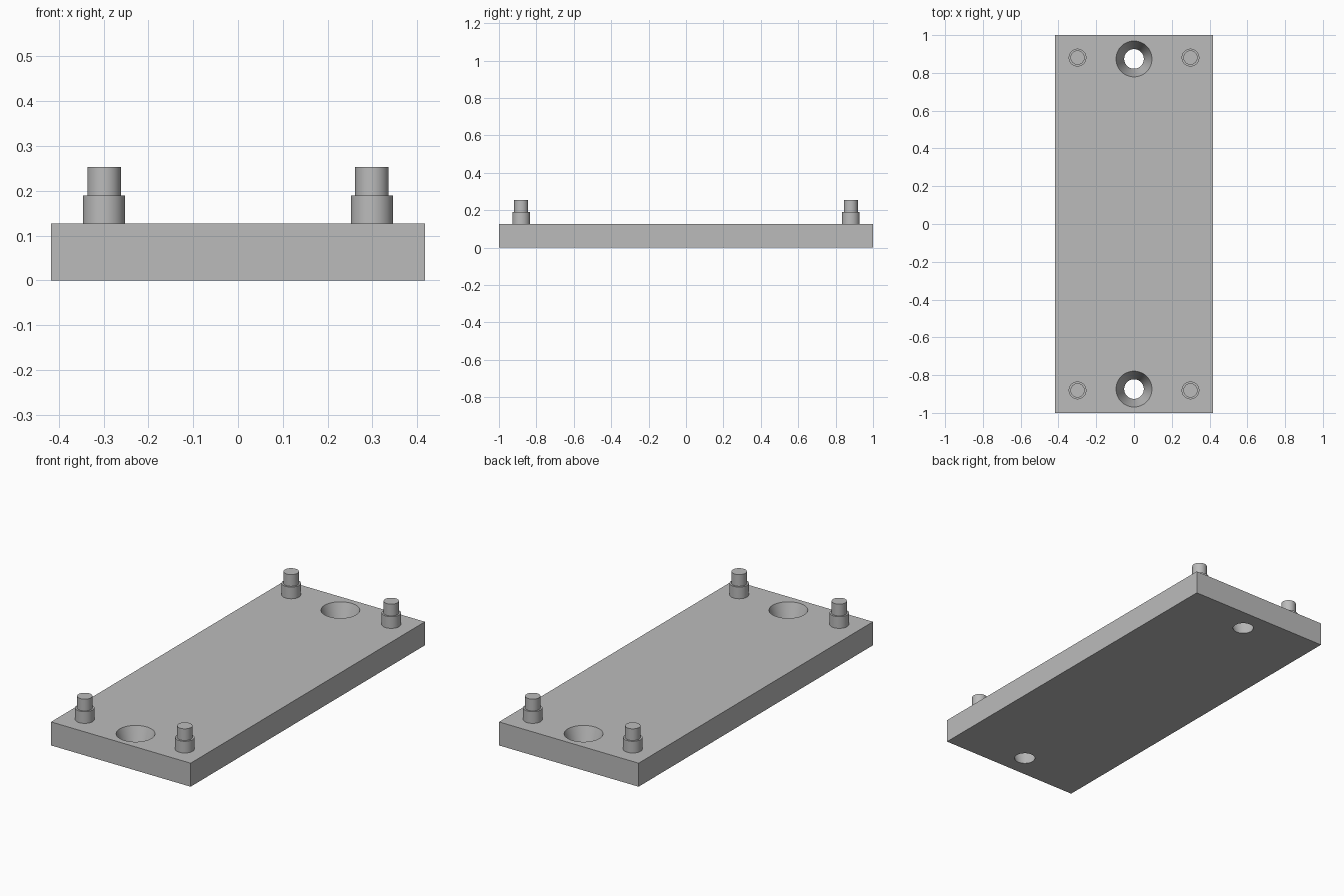
import bpy
import bmesh
import math

if "Cube" in bpy.data.objects:
    bpy.data.objects.remove(bpy.data.objects["Cube"], do_unlink=True)

WIDTH, LENGTH, THICK = 0.834, 2.0, 0.127
PEG_X, PEG_Y = 0.299, 0.881
HOLE_Y = 0.874
SEGMENTS = 64

grey = bpy.data.materials.new("plain grey")
grey.use_nodes = True
colour = (0.5, 0.5, 0.5, 1)
grey.diffuse_color = colour
grey.node_tree.nodes["Principled BSDF"].inputs["Base Color"].default_value = colour


def add_object(name, bm):
    mesh = bpy.data.meshes.new(name)
    bmesh.ops.recalc_face_normals(bm, faces=bm.faces)
    bm.to_mesh(mesh)
    bm.free()
    obj = bpy.data.objects.new(name, mesh)
    bpy.context.collection.objects.link(obj)
    mesh.materials.append(grey)
    return obj


def activate(obj):
    bpy.ops.object.select_all(action="DESELECT")
    obj.select_set(True)
    bpy.context.view_layer.objects.active = obj


def lathe(name, profile, location):
    """Turn a closed (radius, height) profile into a capped solid."""
    bm = bmesh.new()
    rings = []
    for r, z in profile:
        angles = [2 * math.pi * i / SEGMENTS for i in range(SEGMENTS)]
        rings.append([bm.verts.new((r * math.cos(a), r * math.sin(a), z)) for a in angles])
    for low, high in zip(rings, rings[1:]):
        for i in range(SEGMENTS):
            j = (i + 1) % SEGMENTS
            bm.faces.new((low[i], low[j], high[j], high[i]))
    bm.faces.new(rings[0])
    bm.faces.new(rings[-1])
    obj = add_object(name, bm)
    obj.location = location
    return obj


# Base plate
bm = bmesh.new()
bmesh.ops.create_cube(bm, size=1)
bmesh.ops.scale(bm, vec=(WIDTH, LENGTH, THICK), verts=bm.verts)
bmesh.ops.translate(bm, vec=(0, 0, THICK / 2), verts=bm.verts)
plate = add_object("base_plate", bm)

# Tapered screw holes, wide at the top; the cutter overshoots both faces
R_TOP, R_BOTTOM, OVER = 0.095, 0.052, 0.02
flare = (R_TOP - R_BOTTOM) / THICK * OVER
for side in (-1, 1):
    cutter = lathe("hole_cutter",
                   [(R_BOTTOM - flare, -OVER), (R_TOP + flare, THICK + OVER)],
                   (0, side * HOLE_Y, 0))
    cutter.hide_render = True
    activate(plate)
    cut = plate.modifiers.new("screw hole", "BOOLEAN")
    cut.operation = "DIFFERENCE"
    cut.solver = "EXACT"
    cut.object = cutter
    bpy.ops.object.modifier_apply(modifier=cut.name)
    bpy.data.objects.remove(cutter, do_unlink=True)
bpy.ops.object.shade_smooth_by_angle(angle=math.radians(30))

# Stepped locating pegs at the four corners
PEG = [(0.047, 0), (0.047, 0.063), (0.0375, 0.063), (0.0375, 0.126)]
for y, end in ((-PEG_Y, "front"), (PEG_Y, "back")):
    for x, side in ((-PEG_X, "right"), (PEG_X, "left")):
        peg = lathe(f"{end}_{side}_peg", PEG, (x, y, THICK))
        activate(peg)
        bpy.ops.object.shade_smooth_by_angle(angle=math.radians(30))
